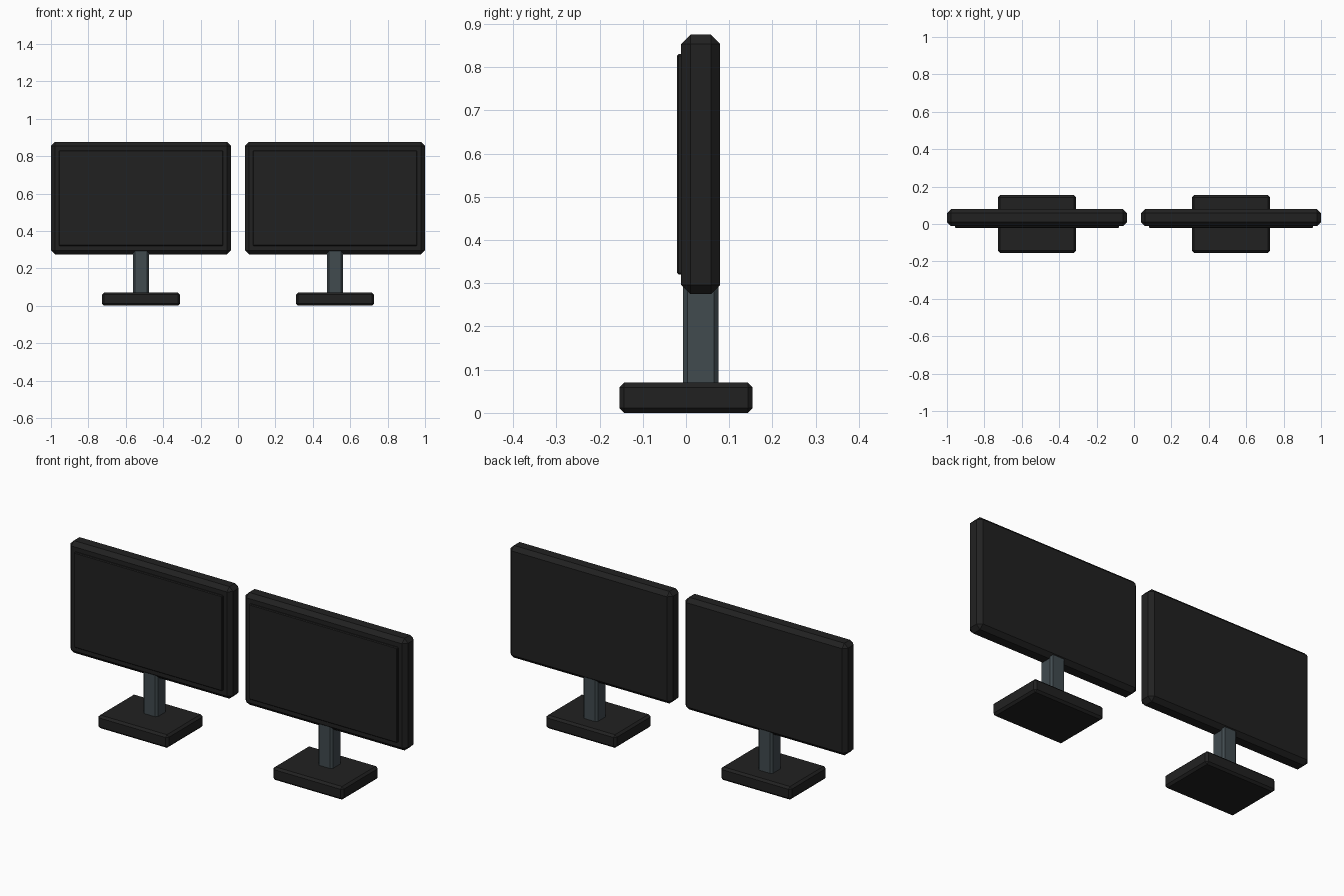
import bpy, bmesh

if "Cube" in bpy.data.objects:
    bpy.data.objects.remove(bpy.data.objects["Cube"])


def material(name, rgb):
    m = bpy.data.materials.new(name)
    m.diffuse_color = (*rgb, 1.0)
    m.use_nodes = True
    m.node_tree.nodes["Principled BSDF"].inputs["Base Color"].default_value = m.diffuse_color
    return m


charcoal = material("charcoal plastic", (0.0152, 0.0152, 0.0152))
slate = material("slate metal", (0.052, 0.069, 0.078))


def chamfered_box(name, x, y, z, bevel, mat):
    """Box from (min, max) ranges with single-segment chamfers on every edge."""
    bm = bmesh.new()
    bmesh.ops.create_cube(bm, size=1.0)
    for v in bm.verts:
        for i, (lo, hi) in enumerate((x, y, z)):
            v.co[i] = hi if v.co[i] > 0 else lo
    bmesh.ops.bevel(bm, geom=bm.edges[:], offset=bevel, segments=1,
                    affect='EDGES', profile=0.5)
    mesh = bpy.data.meshes.new(name)
    bm.to_mesh(mesh)
    bm.free()
    mesh.materials.append(mat)
    obj = bpy.data.objects.new(name, mesh)
    bpy.context.collection.objects.link(obj)
    return obj


def span(center, width):
    return (center - width / 2, center + width / 2)


for side, cx in (("left", -0.5185), ("right", 0.5185)):
    # display housing
    chamfered_box(side + "_housing", span(cx, 0.963), (-0.011, 0.079),
                  (0.275, 0.875), 0.021, charcoal)
    # raised screen panel on the front
    chamfered_box(side + "_screen", span(cx, 0.878), (-0.021, -0.005),
                  (0.32, 0.83), 0.004, charcoal)
    # neck, sunk into housing and base
    chamfered_box(side + "_neck", span(cx, 0.085), (-0.007, 0.075),
                  (0.04, 0.32), 0.01, slate)
    # base plate
    chamfered_box(side + "_base", span(cx, 0.417), (-0.154, 0.154),
                  (0.0, 0.07), 0.011, charcoal)
